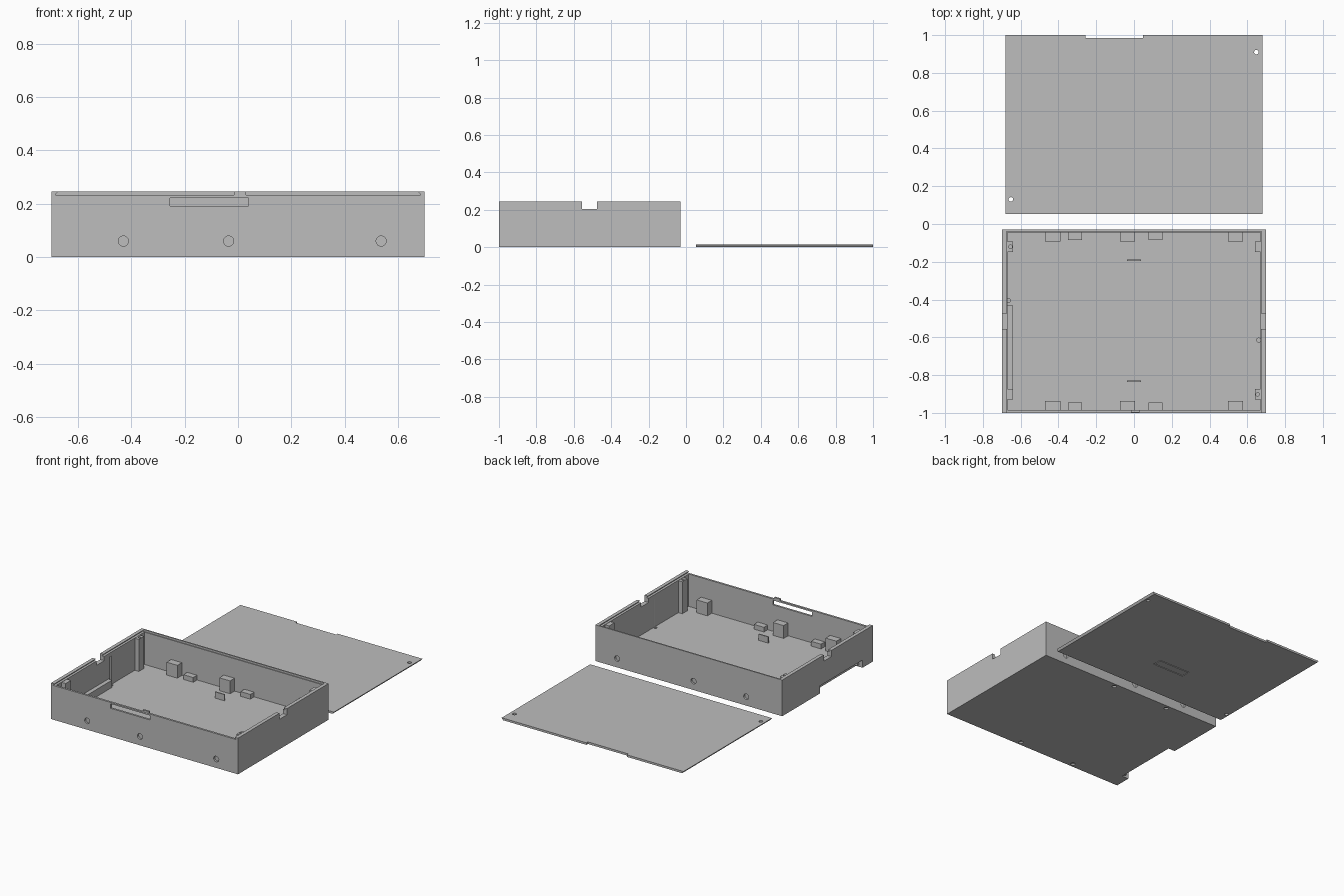
import bpy, bmesh, math
from mathutils import Matrix

if "Cube" in bpy.data.objects:
    bpy.data.objects.remove(bpy.data.objects["Cube"])

grey = bpy.data.materials.new("plain grey")
grey.diffuse_color = (0.51, 0.51, 0.51, 1)
grey.use_nodes = True
grey.node_tree.nodes["Principled BSDF"].inputs["Base Color"].default_value = grey.diffuse_color


def finish(name, bm):
    bmesh.ops.recalc_face_normals(bm, faces=bm.faces)
    me = bpy.data.meshes.new(name)
    bm.to_mesh(me)
    bm.free()
    me.materials.append(grey)
    ob = bpy.data.objects.new(name, me)
    bpy.context.collection.objects.link(ob)
    return ob


def box(name, x0, x1, y0, y1, z0, z1):
    bm = bmesh.new()
    m = Matrix.Translation(((x0 + x1) / 2, (y0 + y1) / 2, (z0 + z1) / 2))
    bmesh.ops.create_cube(bm, size=1, matrix=m @ Matrix.Diagonal((x1 - x0, y1 - y0, z1 - z0, 1)))
    return finish(name, bm)


def rod(name, x, y, z, r, depth, axis="Z"):
    bm = bmesh.new()
    m = Matrix.Translation((x, y, z))
    if axis == "Y":
        m = m @ Matrix.Rotation(math.pi / 2, 4, "X")
    bmesh.ops.create_cone(bm, cap_ends=True, segments=32, radius1=r, radius2=r, depth=depth, matrix=m)
    return finish(name, bm)


def dovetail(name, half_low, half_high, y0, y1, z0, z1):
    """Slab with sloping left and right edges."""
    bm = bmesh.new()
    pts = [(-half_low, z0), (half_low, z0), (half_high, z1), (-half_high, z1)]
    f = bm.faces.new([bm.verts.new((x, y0, z)) for x, z in pts])
    ext = bmesh.ops.extrude_face_region(bm, geom=[f])["geom"]
    bmesh.ops.translate(bm, vec=(0, y1 - y0, 0), verts=[v for v in ext if isinstance(v, bmesh.types.BMVert)])
    return finish(name, bm)


def cut(target, cutters):
    for c in cutters:
        c.hide_render = True
        mod = target.modifiers.new("cut", "BOOLEAN")
        mod.operation, mod.solver, mod.object = "DIFFERENCE", "EXACT", c
        bpy.context.view_layer.objects.active = target
        bpy.ops.object.modifier_apply(modifier=mod.name)
        bpy.data.objects.remove(c)


FLOOR, RIM, TOP = 0.013, 0.232, 0.245
BACK, FRONT = -0.03, -1.0
PEGS = (-0.43, -0.035, 0.537)      # tall blocks behind the wall holes
CLIPS = (-0.313, 0.115)            # low blocks above the floor holes

# Tray with hollow interior and sliding lid groove
tray = box("tray", -0.7, 0.7, FRONT, BACK, 0, TOP)
cutters = [
    box("c", -0.67, 0.67, -0.986, -0.044, FLOOR, 0.4),
    dovetail("c", 0.686, 0.675, -1.1, -0.039, RIM, TOP + 0.001),
    # latch slot in the front wall
    box("c", -0.255, 0.04, -1.1, -0.95, 0.192, 0.222),
    # notch through both side walls
    box("c", -0.8, 0.8, -0.557, -0.475, 0.203, 0.4),
    # cutout under the left wall
    box("c", -0.8, -0.65, -0.89, -0.435, -0.1, 0.052),
    # small blind holes beside the side walls
    rod("c", -0.665, -0.405, 0.105, 0.011, 0.2),
    rod("c", 0.66, -0.615, 0.105, 0.011, 0.2),
]
for x in PEGS:
    cutters += [rod("c", x, y, 0.06, 0.019, 0.05, "Y") for y in (FRONT, BACK)]
for x in CLIPS:
    cutters += [rod("c", x, y, 0, 0.014, 0.05) for y in (-0.973, -0.057)]
cut(tray, cutters)

# Latch tab standing on the front rim
box("latch_tab", -0.015, 0.03, -0.998, -0.986, RIM - 0.008, TOP)

# Cover over the left cutout
cover = box("cutout_cover", -0.672, -0.642, -0.895, -0.43, 0.002, 0.062)
cut(cover, [box("c", -0.8, -0.65, -0.89, -0.435, -0.1, 0.052)])

# Blocks along the front and back walls
for side, wall, d in (("front", -0.987, 1), ("back", -0.043, -1)):
    for kind, xs, half, deep, z1 in (("peg_block", PEGS, 0.04, 0.049, 0.1),
                                     ("clip_block", CLIPS, 0.037, 0.042, 0.045)):
        for x in xs:
            y = sorted((wall, wall + d * deep))
            box(f"{side}_{kind}", x - half, x + half, y[0], y[1], FLOOR - 0.002, z1)

# Corner posts, two of them drilled for screws
for sx in (-1, 1):
    for y in (-0.12, -0.902):
        x = sorted((sx * 0.672, sx * 0.64))
        post = box("corner_post", x[0], x[1], y - 0.028, y + 0.028, FLOOR - 0.002, RIM - 0.002)
        if (sx < 0) == (y > -0.5):
            cut(post, [rod("c", sx * 0.654, y, RIM, 0.009, 0.12)])

# Thin upright tabs on the floor
for y in (-0.192, -0.832):
    box("floor_tab", -0.036, 0.036, y - 0.004, y + 0.004, FLOOR - 0.002, 0.055)

# Lid lying behind the tray, with latch notch and screw holes
lid = dovetail("lid", 0.671, 0.681, 0.053, 1.0, 0, 0.014)
grooves = [box("c", -0.257, 0.047, 0.984, 1.1, -0.1, 0.1),
           rod("c", 0.648, 0.91, 0, 0.012, 0.1),
           rod("c", -0.652, 0.13, 0, 0.012, 0.1)]
# engraved rectangle on the underside
for y in (0.325, 0.383):
    grooves.append(box("c", -0.13, 0.11, y - 0.004, y + 0.004, -0.01, 0.004))
for x in (-0.126, 0.106):
    grooves.append(box("c", x - 0.004, x + 0.004, 0.323, 0.385, -0.01, 0.004))
cut(lid, grooves)
